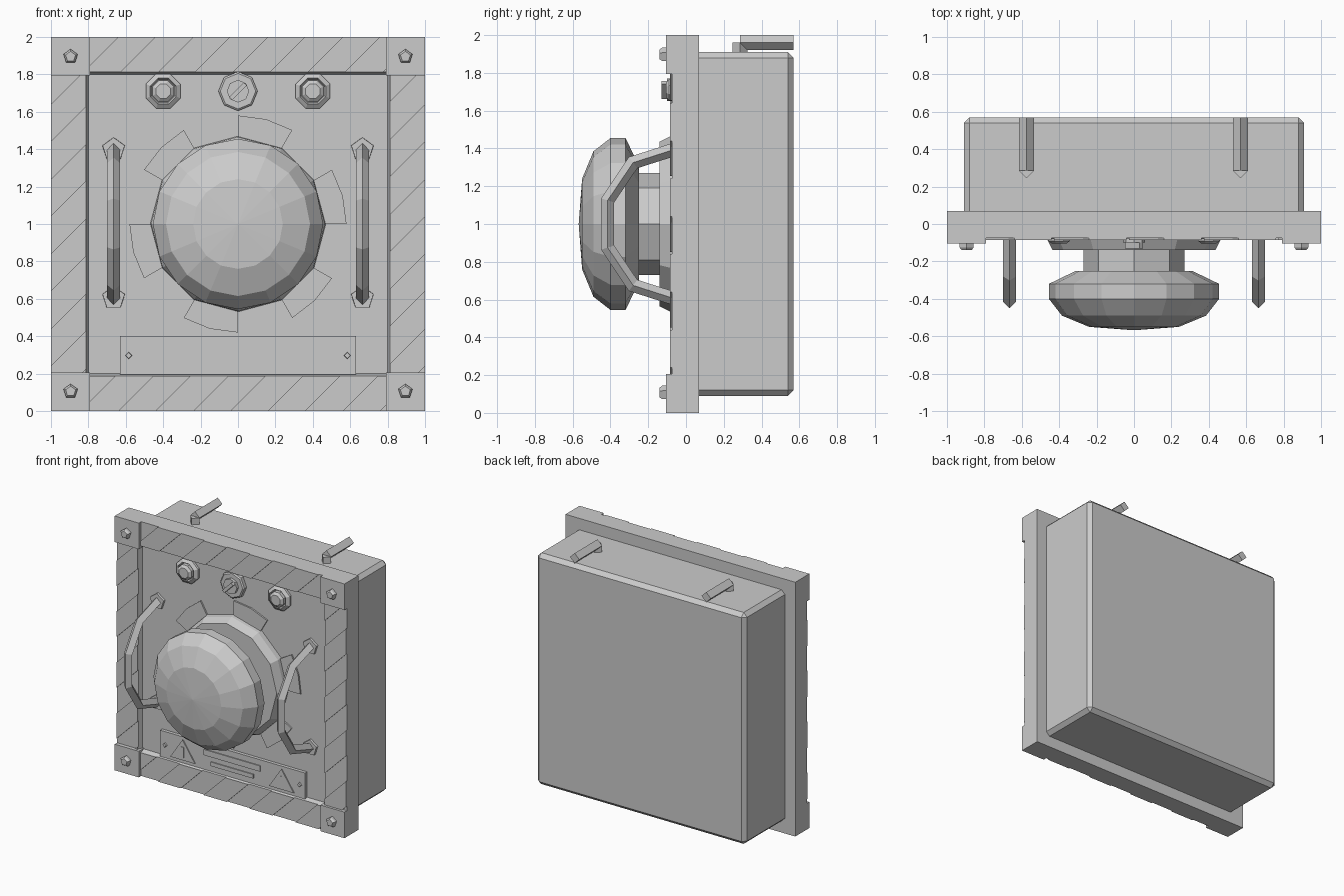
import bpy, bmesh, math
from mathutils import Vector

if "Cube" in bpy.data.objects:
    bpy.data.objects.remove(bpy.data.objects["Cube"])

grey = bpy.data.materials.new("plain_grey")
grey.diffuse_color = (0.6, 0.6, 0.6, 1)
grey.use_nodes = True
grey.node_tree.nodes["Principled BSDF"].inputs["Base Color"].default_value = grey.diffuse_color


def finish(name, bm):
    bmesh.ops.recalc_face_normals(bm, faces=bm.faces)
    me = bpy.data.meshes.new(name)
    bm.to_mesh(me)
    bm.free()
    me.materials.append(grey)
    ob = bpy.data.objects.new(name, me)
    bpy.context.collection.objects.link(ob)
    return ob


def skin(name, rings):
    """Closed surface through equal-length rings of points."""
    bm = bmesh.new()
    loops = [[bm.verts.new(p) for p in ring] for ring in rings]
    n = len(loops[0])
    for a, b in zip(loops, loops[1:]):
        for i in range(n):
            j = (i + 1) % n
            bm.faces.new((a[i], a[j], b[j], b[i]))
    bm.faces.new(loops[0])
    bm.faces.new(loops[-1])
    return finish(name, bm)


def prism(name, pts, y0, y1):
    """Outline in x, z pushed from y0 to y1."""
    return skin(name, [[(x, y, z) for x, z in pts] for y in (y0, y1)])


def rect(x0, x1, z0, z1):
    return [(x0, z0), (x1, z0), (x1, z1), (x0, z1)]


def lathe(name, profile, sides, cx=0.0, cz=1.0, start=90):
    """Turned shape about the y axis; profile is (radius, y)."""
    ang = [math.radians(start + 360 * i / sides) for i in range(sides)]
    return skin(name, [[(cx + r * math.cos(a), y, cz + r * math.sin(a)) for a in ang]
                       for r, y in profile])


def bar(name, x, path, r):
    """Diamond-section bar along a path in y, z with mitred bends."""
    pts = [Vector(p) for p in path]
    rings = []
    for i, p in enumerate(pts):
        d0 = (p - pts[i - 1]).normalized() if i else (pts[1] - p).normalized()
        d1 = (pts[i + 1] - p).normalized() if i < len(pts) - 1 else d0
        t = (d0 + d1).normalized()
        n = Vector((-t.y, t.x)) * (r / t.dot(d0))
        rings.append([(x + r, p.x, p.y), (x, p.x + n.x, p.y + n.y),
                      (x - r, p.x, p.y), (x, p.x - n.x, p.y - n.y)])
    return skin(name, rings)


def clip(poly, c, sign):
    """Keep the part of an outline where sign * (z - x - c) >= 0."""
    out = []
    for a, b in zip(poly, poly[1:] + poly[:1]):
        da, db = (sign * (p[1] - p[0] - c) for p in (a, b))
        if da >= 0:
            out.append(a)
        if da * db < 0:
            t = da / (da - db)
            out.append((a[0] + t * (b[0] - a[0]), a[1] + t * (b[1] - a[1])))
    return out


# Front plate with a raised border and a recessed panel
s = math.sqrt(2)
lathe("front_plate", [(s, 0.07), (s, -0.075), (0.813 * s, -0.075), (0.8 * s, -0.042)], 4, start=45)
PANEL = -0.035

# Diagonal raised stripes on the border
borders = [rect(-0.79, 0.79, 1.813, 2), rect(-0.79, 0.79, 0, 0.187),
           rect(-1, -0.813, 0.205, 1.795), rect(0.813, 1, 0.205, 1.795)]
for border in borders:
    for k in range(-3, 8):
        poly = clip(border, 0.4 * k + 0.04, 1)
        poly = clip(poly, 0.4 * k + 0.24, -1) if poly else poly
        if len(poly) > 2:
            prism("border_stripe", poly, -0.07, -0.085)

# Corner blocks with five-sided bolts
for sx in (-1, 1):
    for z0 in (0, 1.795):
        prism("corner_block", rect(*sorted((sx * 0.79, sx)), z0, z0 + 0.205), 0.0, -0.105)
        bz = 0.105 if z0 == 0 else 1.895
        lathe("corner_bolt", [(0.04, -0.10), (0.04, -0.125), (0.028, -0.14)], 5, sx * 0.895, bz)

# Rear housing
box = prism("rear_housing", rect(-0.91, 0.91, 0.09, 1.91), 0.03, 0.57)
bev = box.modifiers.new("edge_bevel", "BEVEL")
bev.width = 0.03
bev.segments = 1

# Hooked rails on top of the housing
for x in (-0.575, 0.57):
    bar("top_rail", x, [(0.57, 1.96), (0.285, 1.96)], 0.04)
    bar("rail_foot", x, [(0.285, 1.96), (0.285, 1.88)], 0.04)

# Central knob: base, neck and domed cap
lathe("knob_base", [(0.47, PANEL), (0.465, -0.08), (0.435, -0.14)], 12)
lathe("knob_neck", [(0.27, -0.13), (0.27, -0.27)], 8)
lathe("knob_cap", [(0.31, -0.25), (0.455, -0.32), (0.455, -0.40), (0.385, -0.49),
                   (0.24, -0.55), (0.002, -0.568)], 16)

# Dial marks around the knob
for k in range(6):
    arc = [math.radians(60 * k + d) for d in (0, 15, 30)]
    pts = [(r * math.cos(a), 1 + r * math.sin(a))
           for r, seq in ((0.58, arc), (0.42, arc[::-1])) for a in seq]
    prism("dial_mark", pts, PANEL, -0.054)

# Side handles with five-sided mounts
for x in (-0.665, 0.665):
    bar("side_handle", x, [(-0.03, 1.405), (-0.28, 1.325), (-0.415, 1.125),
                           (-0.415, 0.875), (-0.28, 0.675), (-0.03, 0.595)], 0.035)
    for z in (1.40, 0.605):
        lathe("handle_mount", [(0.064, PANEL), (0.062, -0.06)], 5, x, z)

# Indicator lamps
for x in (-0.4, 0.4):
    lathe("lamp_bezel", [(0.1, PANEL), (0.1, -0.06), (0.075, -0.078), (0.066, -0.06)], 8, x, 1.71, 112.5)
    lathe("lamp_cap", [(0.062, -0.05), (0.062, -0.09), (0.042, -0.105)], 8, x, 1.71, 112.5)

# Slotted selector switch
lathe("switch_bezel", [(0.105, PANEL), (0.105, -0.07), (0.095, -0.078)], 8, 0, 1.71)
lathe("switch_disc", [(0.06, -0.07), (0.06, -0.10)], 8, 0, 1.71)
c, w, l = math.sqrt(0.5), 0.012, 0.055
prism("switch_lever", [(c * (u - v), 1.71 + c * (u + v))
                       for u, v in ((-l, -w), (l, -w), (l, w), (-l, w))], -0.09, -0.13)

# Label plate with warning triangles, bars and rivets
prism("label_plate", rect(-0.63, 0.63, 0.195, 0.40), PANEL, -0.068)
prism("label_bar", rect(-0.245, 0.245, 0.31, 0.355), -0.06, -0.076)
prism("label_bar", rect(-0.185, 0.185, 0.24, 0.272), -0.06, -0.076)
for sx in (-1, 1):
    t = 0.43 * sx
    prism("warning_triangle", [(t - 0.108, 0.22), (t + 0.108, 0.22), (t, 0.38)], -0.06, -0.076)
    prism("warning_mark", rect(t - 0.012, t + 0.012, 0.24, 0.325), -0.07, -0.08)
    lathe("label_rivet", [(0.02, -0.06), (0.016, -0.08)], 4, 0.585 * sx, 0.297)
